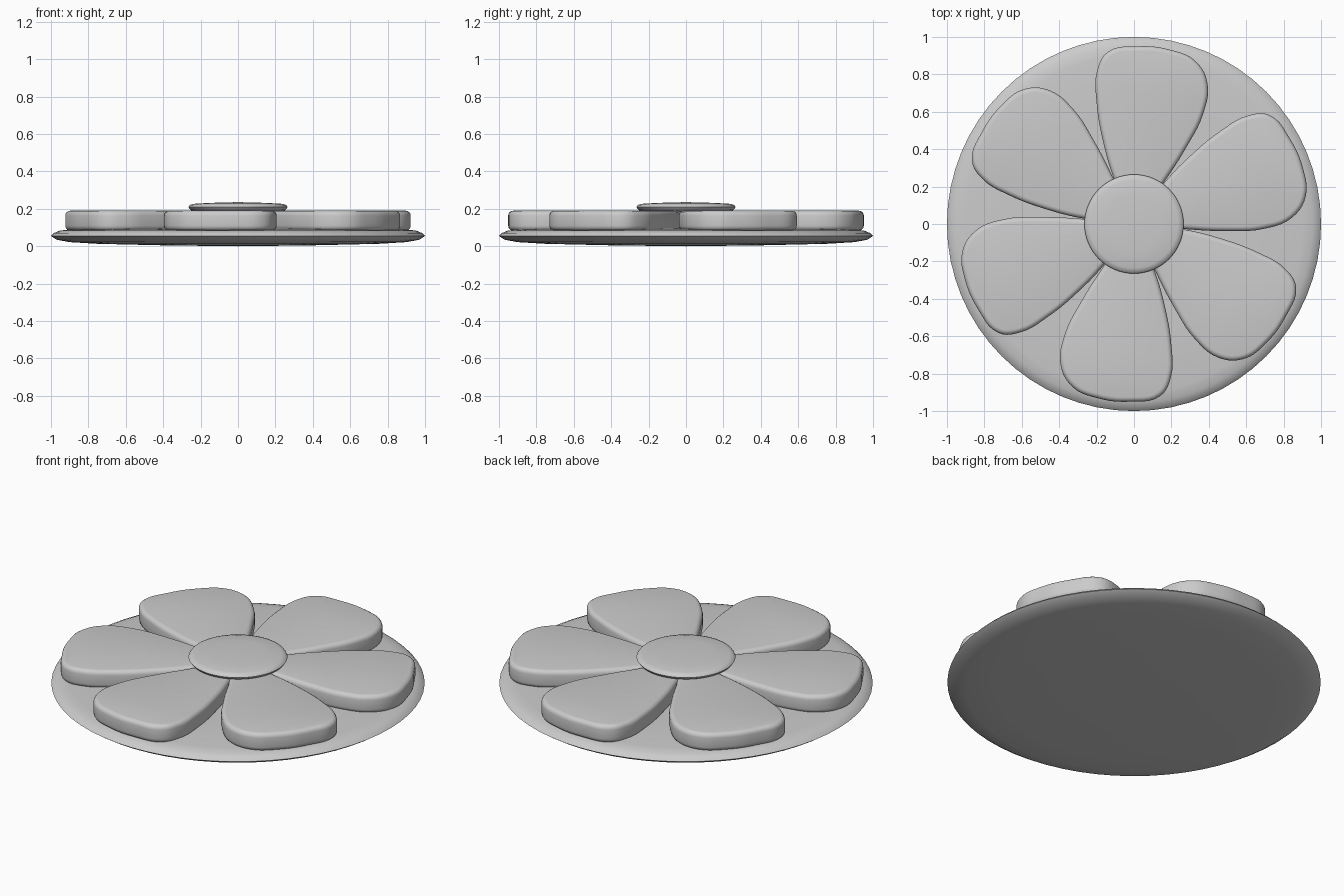
import bpy, bmesh
from math import pi, cos, sin, radians

if "Cube" in bpy.data.objects:
    bpy.data.objects.remove(bpy.data.objects["Cube"])


def lathe(name, profile, n=64):
    # Revolve (radius, z) points; ends at radius 0 become single poles
    bm = bmesh.new()
    rings = []
    for r, z in profile:
        if r == 0:
            rings.append([bm.verts.new((0, 0, z))] * n)
        else:
            rings.append([bm.verts.new((r * cos(2 * pi * i / n), r * sin(2 * pi * i / n), z))
                          for i in range(n)])
    for a, b in zip(rings, rings[1:]):
        for i in range(n):
            j = (i + 1) % n
            bm.faces.new(list(dict.fromkeys((a[i], a[j], b[j], b[i]))))
    bmesh.ops.recalc_face_normals(bm, faces=bm.faces)
    me = bpy.data.meshes.new(name)
    bm.to_mesh(me)
    bm.free()
    ob = bpy.data.objects.new(name, me)
    bpy.context.collection.objects.link(ob)
    smooth(ob)
    return ob


def smooth(ob, angle=50):
    bpy.ops.object.select_all(action='DESELECT')
    ob.select_set(True)
    bpy.context.view_layer.objects.active = ob
    bpy.ops.object.shade_smooth_by_angle(angle=radians(angle))


# Round base with a shallow belly and a rounded rim
lathe("base_disc", [(0, 0), (0.4, 0.005), (0.75, 0.013), (0.9, 0.022), (0.97, 0.035),
                    (1.0, 0.055), (0.985, 0.07), (0.955, 0.083), (0.9, 0.09),
                    (0.6, 0.094), (0, 0.096)])

# Flattened centre button
lathe("centre_button", [(0, 0.17), (0.235, 0.185), (0.255, 0.195), (0.265, 0.209),
                        (0.257, 0.221), (0.235, 0.227), (0.15, 0.232), (0, 0.236)])

# Asymmetric petal outline, extruded with rounded edges
outline = [(-0.06, 0.14), (-0.11, 0.25), (-0.165, 0.44), (-0.2, 0.65), (-0.197, 0.82),
           (-0.14, 0.92), (0.02, 0.95), (0.2, 0.93), (0.33, 0.87), (0.393, 0.75),
           (0.37, 0.59), (0.28, 0.41), (0.165, 0.23), (0.1, 0.14)]
cu = bpy.data.curves.new("petal_1", 'CURVE')
cu.dimensions = '2D'
cu.fill_mode = 'BOTH'
cu.resolution_u = 5
sp = cu.splines.new('BEZIER')
sp.bezier_points.add(len(outline) - 1)
sp.use_cyclic_u = True
for bp, (x, y) in zip(sp.bezier_points, outline):
    bp.co = (x, y, 0)
    bp.handle_left_type = bp.handle_right_type = 'AUTO'
cu.bevel_depth = 0.026
cu.bevel_resolution = 3
cu.offset = -0.026
cu.extrude = 0.027
petal = bpy.data.objects.new("petal_1", cu)
bpy.context.collection.objects.link(petal)
petal.location.z = 0.137
petal.select_set(True)
bpy.context.view_layer.objects.active = petal
bpy.ops.object.select_all(action='DESELECT')
petal.select_set(True)
bpy.ops.object.convert(target='MESH')
petal = bpy.context.view_layer.objects.active
bm = bmesh.new()
bm.from_mesh(petal.data)
bmesh.ops.remove_doubles(bm, verts=bm.verts, dist=0.0005)
bmesh.ops.recalc_face_normals(bm, faces=bm.faces)
bm.to_mesh(petal.data)
bm.free()
smooth(petal)

# Remaining petals around the centre
for k in range(1, 6):
    p = petal.copy()
    p.name = f"petal_{k + 1}"
    p.rotation_euler.z = k * pi / 3
    bpy.context.collection.objects.link(p)
